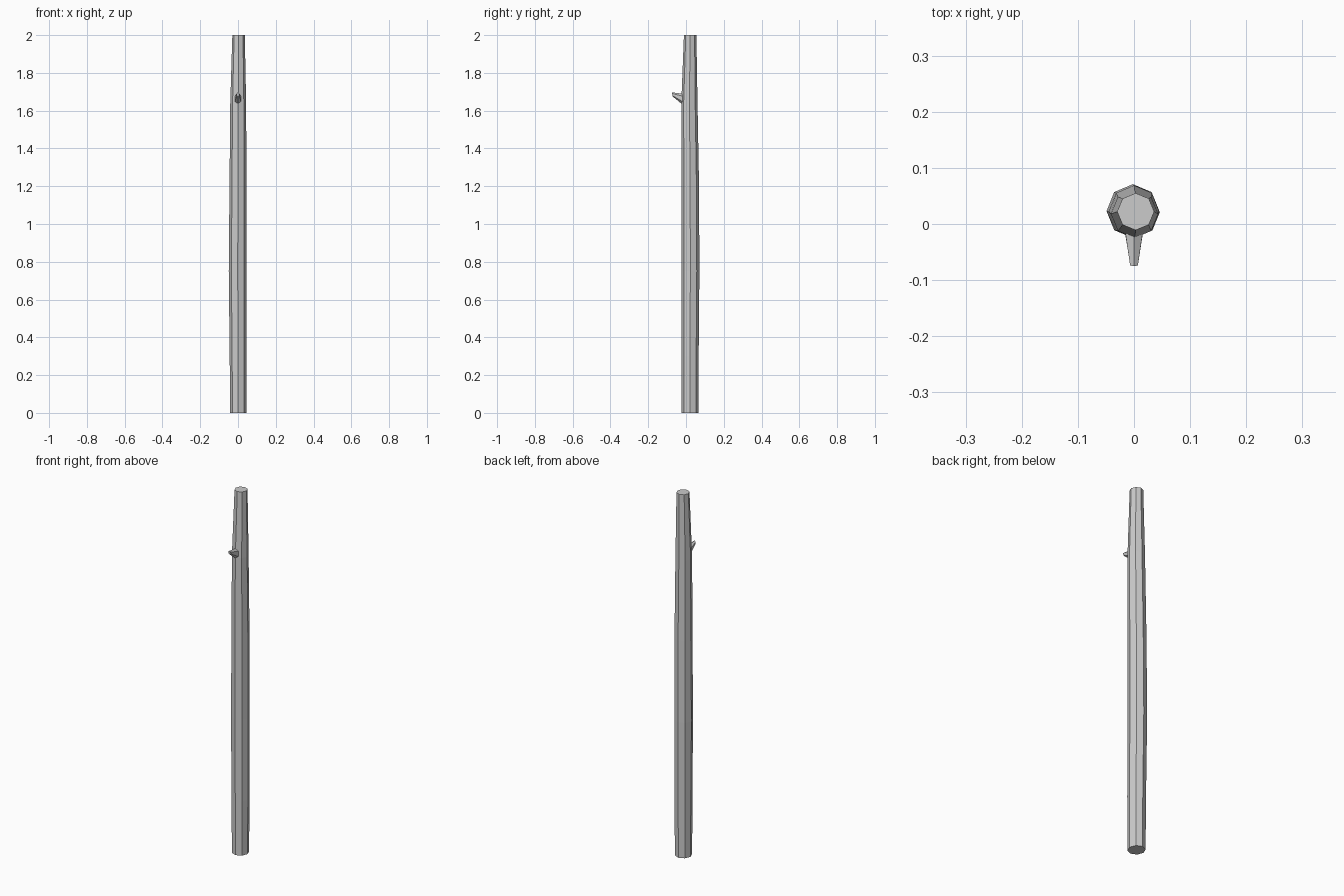
import bpy, bmesh
from math import sin, cos, pi

if "Cube" in bpy.data.objects:
    bpy.data.objects.remove(bpy.data.objects["Cube"])


def loft(name, rings):
    """Skin a list of closed point rings and cap both ends."""
    bm = bmesh.new()
    loops = [[bm.verts.new(p) for p in ring] for ring in rings]
    n = len(loops[0])
    for a, b in zip(loops, loops[1:]):
        for i in range(n):
            j = (i + 1) % n
            bm.faces.new((a[i], a[j], b[j], b[i]))
    bm.faces.new(loops[0])
    bm.faces.new(loops[-1])
    bmesh.ops.recalc_face_normals(bm, faces=bm.faces)
    mesh = bpy.data.meshes.new(name)
    bm.to_mesh(mesh)
    bm.free()
    obj = bpy.data.objects.new(name, mesh)
    bpy.context.collection.objects.link(obj)
    return obj


def pole_ring(z, cx, cy, rx, ry):
    return [(cx + rx * cos(i * pi / 4), cy + ry * sin(i * pi / 4), z)
            for i in range(8)]


def stub_ring(y, z, rx, rz, lean):
    # ring facing -y, leaning so that the branch points slightly upward
    return [(rx * cos(a), y + lean * sin(a), z + rz * sin(a))
            for a in (pi / 6 + i * pi / 3 for i in range(6))]


# Slightly uneven eight-sided wooden pole: z, centre x, centre y, radii
sections = [
    (0.00, 0.001, 0.020, 0.043, 0.045),
    (0.30, 0.001, 0.021, 0.045, 0.046),
    (0.75, -0.002, 0.023, 0.047, 0.048),
    (1.20, 0.000, 0.022, 0.045, 0.047),
    (1.64, 0.001, 0.018, 0.042, 0.043),
    (2.00, 0.003, 0.022, 0.033, 0.033),
]
loft("pole", [pole_ring(*s) for s in sections])

# Short broken branch stub on the front
loft("branch_stub", [
    stub_ring(0.000, 1.652, 0.020, 0.030, 0.004),
    stub_ring(-0.022, 1.664, 0.017, 0.026, 0.003),
    stub_ring(-0.073, 1.686, 0.008, 0.011, -0.002),
])
